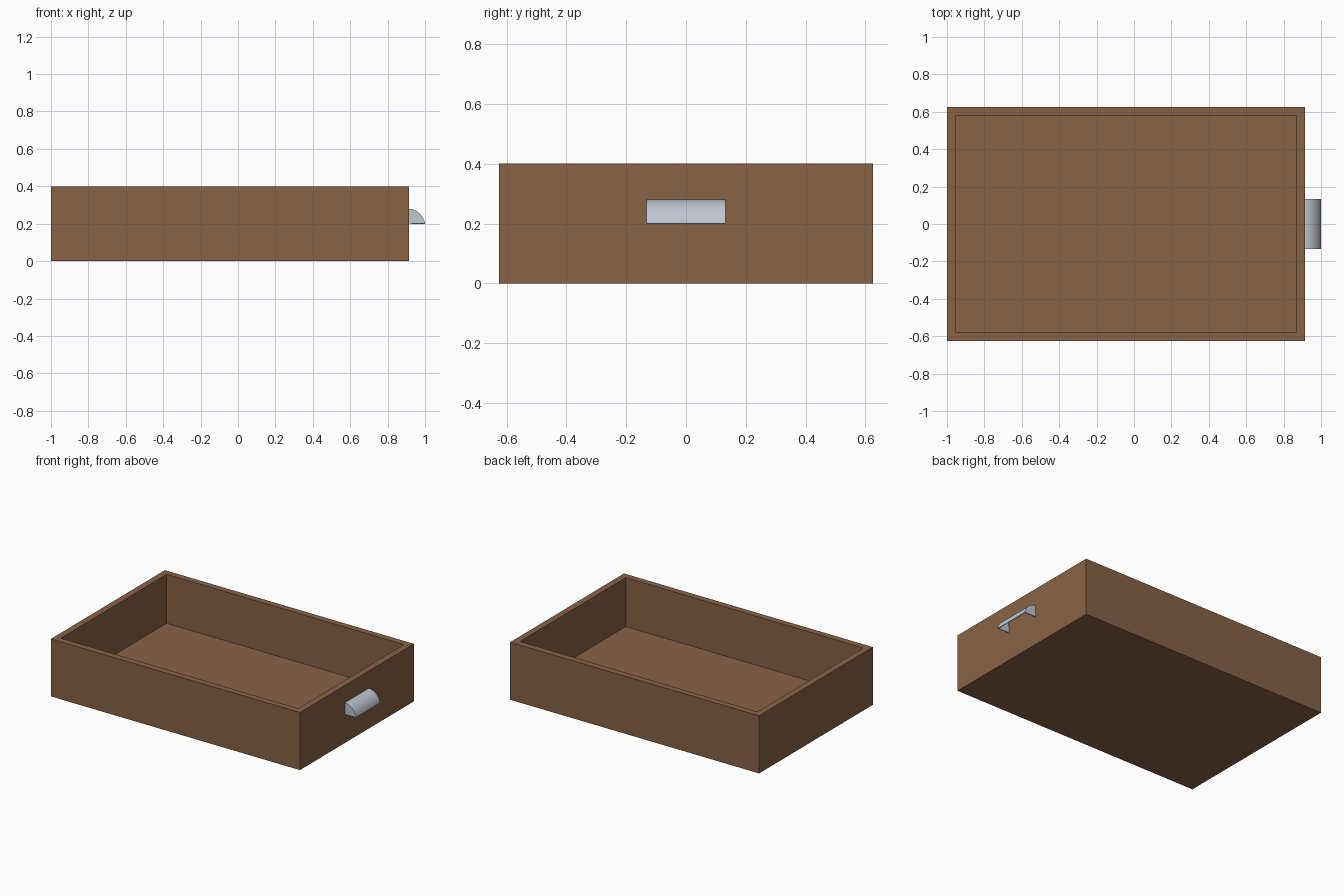
import bpy, bmesh, math

if "Cube" in bpy.data.objects:
    bpy.data.objects.remove(bpy.data.objects["Cube"])


def material(name, rgb):
    m = bpy.data.materials.new(name)
    m.diffuse_color = (*rgb, 1.0)
    m.use_nodes = True
    m.node_tree.nodes["Principled BSDF"].inputs["Base Color"].default_value = m.diffuse_color
    return m


def make_object(name, bm, mat):
    mesh = bpy.data.meshes.new(name)
    bm.to_mesh(mesh)
    bm.free()
    mesh.materials.append(mat)
    ob = bpy.data.objects.new(name, mesh)
    bpy.context.scene.collection.objects.link(ob)
    return ob


wood = material("brown wood", (0.246, 0.122, 0.061))
metal = material("light grey metal", (0.52, 0.57, 0.65))

X0, X1, Y, H = -1.0, 0.914, 0.625, 0.4   # outer box
WALL, FLOOR = 0.063, 0.06

# Drawer box: solid block, top inset for the rim, then sunk to the floor
bm = bmesh.new()
bmesh.ops.create_cube(bm, size=1.0)
for v in bm.verts:
    v.co.x = X1 if v.co.x > 0 else X0
    v.co.y = Y if v.co.y > 0 else -Y
    v.co.z = H if v.co.z > 0 else 0.0
bm.normal_update()
top = max(bm.faces, key=lambda f: f.calc_center_median().z)
bmesh.ops.inset_region(bm, faces=[top], thickness=WALL)
ext = bmesh.ops.extrude_discrete_faces(bm, faces=[top])
for v in ext["faces"][0].verts:
    v.co.z = FLOOR
bmesh.ops.recalc_face_normals(bm, faces=bm.faces[:])
make_object("drawer_box", bm, wood)

# Cup handle: curved hood with end caps, open underneath and at the back
R, A0, A1, N, HALF = 0.0955, math.radians(9), math.radians(85), 14, 0.1325
cx, cz = 1.0 - R * math.cos(A0), 0.2 - R * math.sin(A0)
profile = [(cx + R * math.cos(A0 + (A1 - A0) * i / N),
            cz + R * math.sin(A0 + (A1 - A0) * i / N)) for i in range(N + 1)]
profile[-1] = (X1, 0.28)
profile.append((X1, 0.2))
bm = bmesh.new()
a = [bm.verts.new((x, -HALF, z)) for x, z in profile]
b = [bm.verts.new((x, HALF, z)) for x, z in profile]
for i in range(N):
    bm.faces.new((a[i], b[i], b[i + 1], a[i + 1]))
bm.faces.new(a)
bm.faces.new(b[::-1])
handle = make_object("cup_handle", bm, metal)
shell = handle.modifiers.new("shell", 'SOLIDIFY')
shell.thickness = 0.006
shell.offset = -1.0

bpy.context.view_layer.objects.active = handle
handle.select_set(True)
bpy.ops.object.modifier_apply(modifier="shell")
bpy.ops.object.shade_smooth_by_angle(angle=math.radians(30))
